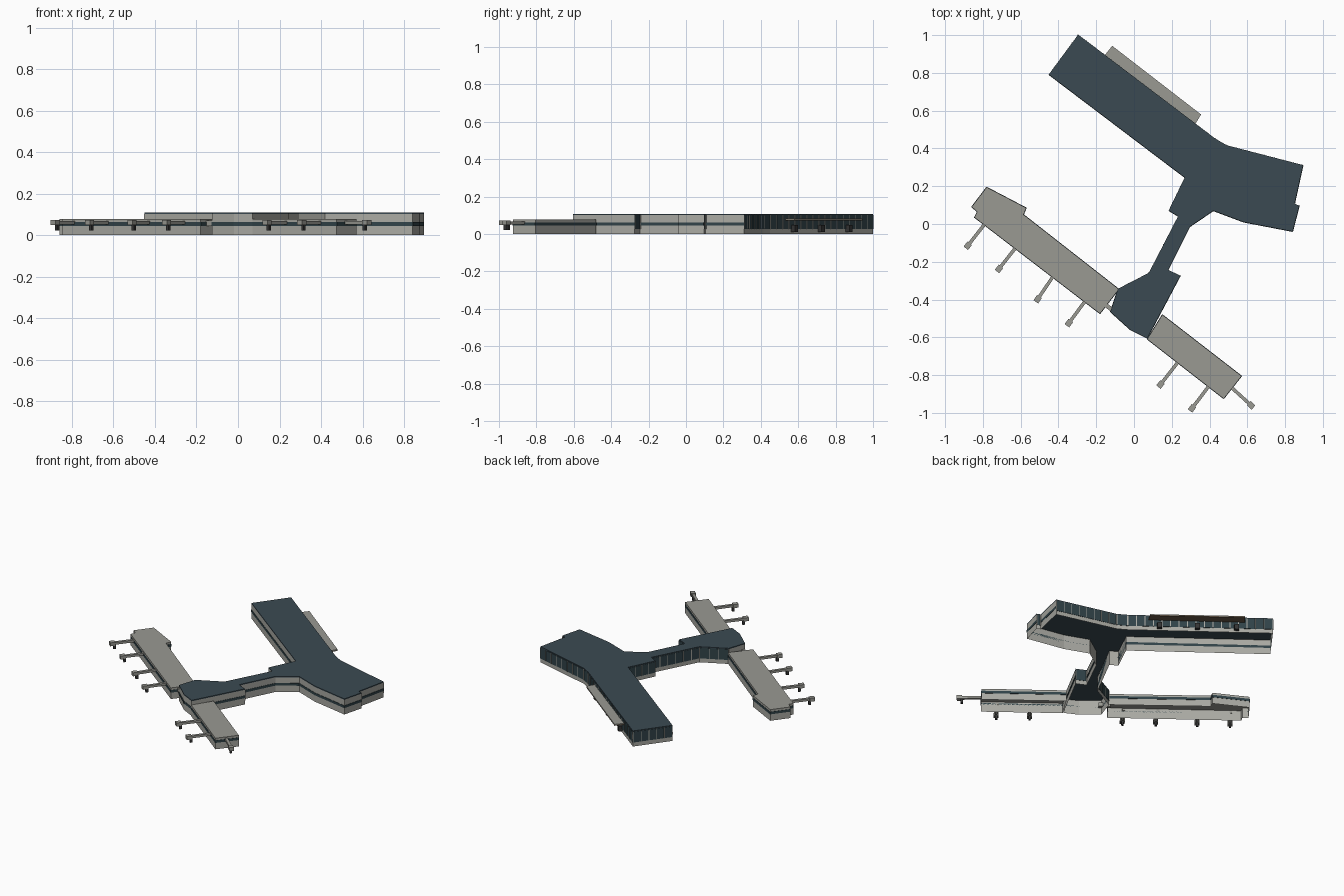
import bpy, bmesh
from mathutils import Vector

cube = bpy.data.objects.get("Cube")
if cube:
    bpy.data.objects.remove(cube, do_unlink=True)


def material(name, rgb):
    m = bpy.data.materials.new(name)
    m.use_nodes = True
    m.diffuse_color = (*rgb, 1)
    m.node_tree.nodes["Principled BSDF"].inputs["Base Color"].default_value = (*rgb, 1)
    return m


ROOF = material("slate roof", (0.043, 0.068, 0.085))
WALL = material("pale wall", (0.40, 0.40, 0.365))
GREY = material("grey roof", (0.32, 0.32, 0.29))
GLASS = material("dark glass", (0.03, 0.055, 0.065))
BROWN = material("brown soffit", (0.14, 0.10, 0.065))
DARK = material("dark metal", (0.035, 0.035, 0.035))


def finish(name, bm, mat):
    me = bpy.data.meshes.new(name)
    bm.to_mesh(me)
    bm.free()
    me.materials.append(mat)
    ob = bpy.data.objects.new(name, me)
    bpy.context.collection.objects.link(ob)
    return ob


def prism(bm, pts, z0, z1, caps=True):
    """Extrude a counter-clockwise outline, with or without caps."""
    lo = [bm.verts.new((x, y, z0)) for x, y in pts]
    hi = [bm.verts.new((x, y, z1)) for x, y in pts]
    n = len(pts)
    for i in range(n):
        j = (i + 1) % n
        bm.faces.new((lo[i], lo[j], hi[j], hi[i]))
    if caps:
        bm.faces.new(hi)
        bm.faces.new(lo[::-1])


def bar(bm, p, q, near, far, z0, z1):
    """Box along p-q, spanning near..far on the right-hand side."""
    p, q = Vector(p), Vector(q)
    d = (q - p).normalized()
    n = Vector((d.y, -d.x))
    prism(bm, [p + n * far, q + n * far, q + n * near, p + n * near], z0, z1)


def edges(pts):
    for i, p in enumerate(pts):
        p, q = Vector(p), Vector(pts[(i + 1) % len(pts)])
        d = (q - p).normalized()
        yield p, q, d, Vector((d.y, -d.x))


def building(name, pts, height, slab, roof_mat, glazed):
    # open-bottomed wall shell and roof slab
    bm = bmesh.new()
    prism(bm, pts, 0, height - slab, caps=False)
    finish(name + "_walls", bm, WALL)
    bm = bmesh.new()
    prism(bm, pts, height - slab, height)
    finish(name + "_roof", bm, roof_mat)
    # window strips, or full glazing with mullions on the rear walls
    glass, mullions = bmesh.new(), bmesh.new()
    for p, q, d, n in edges(pts):
        length = (q - p).length
        if glazed and n.y > 0.38:
            bar(glass, p, q, 0, 0.002, 0.028, height - slab)
            count = max(1, round(length / 0.055))
            for k in range(count + 1):
                c = p + d * (0.002 + (length - 0.004) * k / count)
                bar(mullions, c - d * 0.002, c + d * 0.002, 0, 0.004, 0.028, height - slab)
        else:
            bar(glass, p, q, 0, 0.002, 0.045, 0.062)
    finish(name + "_windows", glass, GLASS)
    if glazed:
        finish(name + "_mullions", mullions, WALL)
    else:
        mullions.free()


# Main terminal, link corridor and hub under one roof
terminal = [(-0.295, 1.0), (-0.45, 0.79), (0.27, 0.245), (0.185, 0.07), (0.235, 0.04),
            (0.08, -0.26), (-0.085, -0.345), (-0.125, -0.465), (-0.02, -0.56), (0.07, -0.605),
            (0.245, -0.275), (0.18, -0.245), (0.295, -0.015), (0.42, 0.07), (0.58, 0.01),
            (0.84, -0.04), (0.875, 0.095), (0.85, 0.105), (0.895, 0.31), (0.49, 0.415),
            (0.43, 0.45)]
building("terminal", terminal, 0.108, 0.007, ROOF, True)

# Gate piers
right_pier = [(-0.78, 0.195), (-0.86, 0.09), (-0.83, 0.065), (-0.845, 0.035),
              (-0.18, -0.475), (-0.08, -0.345), (-0.585, 0.05), (-0.57, 0.085)]
left_pier = [(0.07, -0.61), (0.475, -0.925), (0.57, -0.805), (0.15, -0.48)]
building("right_pier", right_pier, 0.077, 0.006, GREY, False)
building("left_pier", left_pier, 0.077, 0.006, GREY, False)

# Short passage from hub to right pier
bm = bmesh.new()
bar(bm, (-0.16, -0.42), (-0.10, -0.465), -0.01, 0.012, 0.045, 0.07)
finish("hub_passage", bm, GREY)

# Boarding bridges: tunnel, cab and support leg
bridges = [((-0.79, 0.0), (-0.88, -0.115)), ((-0.63, -0.13), (-0.715, -0.238)),
           ((-0.43, -0.28), (-0.51, -0.398)), ((-0.26, -0.41), (-0.345, -0.525)),
           ((0.23, -0.735), (0.14, -0.85)), ((0.395, -0.86), (0.307, -0.976)),
           ((0.51, -0.86), (0.62, -0.96))]
for i, (a, b) in enumerate(bridges, 1):
    a, b = Vector(a), Vector(b)
    d = (b - a).normalized()
    bm = bmesh.new()
    bar(bm, a, b, -0.009, 0.009, 0.052, 0.068)
    bar(bm, b - d * 0.017, b + d * 0.017, -0.015, 0.015, 0.048, 0.072)
    finish(f"boarding_bridge_{i}", bm, GREY)
    bm = bmesh.new()
    bar(bm, b - d * 0.022, b - d * 0.006, -0.007, 0.007, 0.022, 0.05)
    finish(f"bridge_leg_{i}", bm, DARK)

# Entrance canopy with brown soffit
canopy = [(-0.155, 0.894), (0.325, 0.53), (0.355, 0.58), (-0.115, 0.943)]
for name, z0, z1, mat in (("canopy_roof", 0.078, 0.083, GREY), ("canopy_soffit", 0.073, 0.078, BROWN)):
    bm = bmesh.new()
    prism(bm, canopy, z0, z1)
    finish(name, bm, mat)

# Entrance vestibules below the canopy
start, end = Vector(terminal[0]), Vector(terminal[-1])
for i, f in enumerate((0.25, 0.52, 0.78), 1):
    c = start.lerp(end, f)
    d = (end - start).normalized() * 0.015
    bm = bmesh.new()
    bar(bm, c + d, c - d, 0, 0.025, 0.012, 0.048)
    finish(f"entrance_{i}", bm, DARK)
